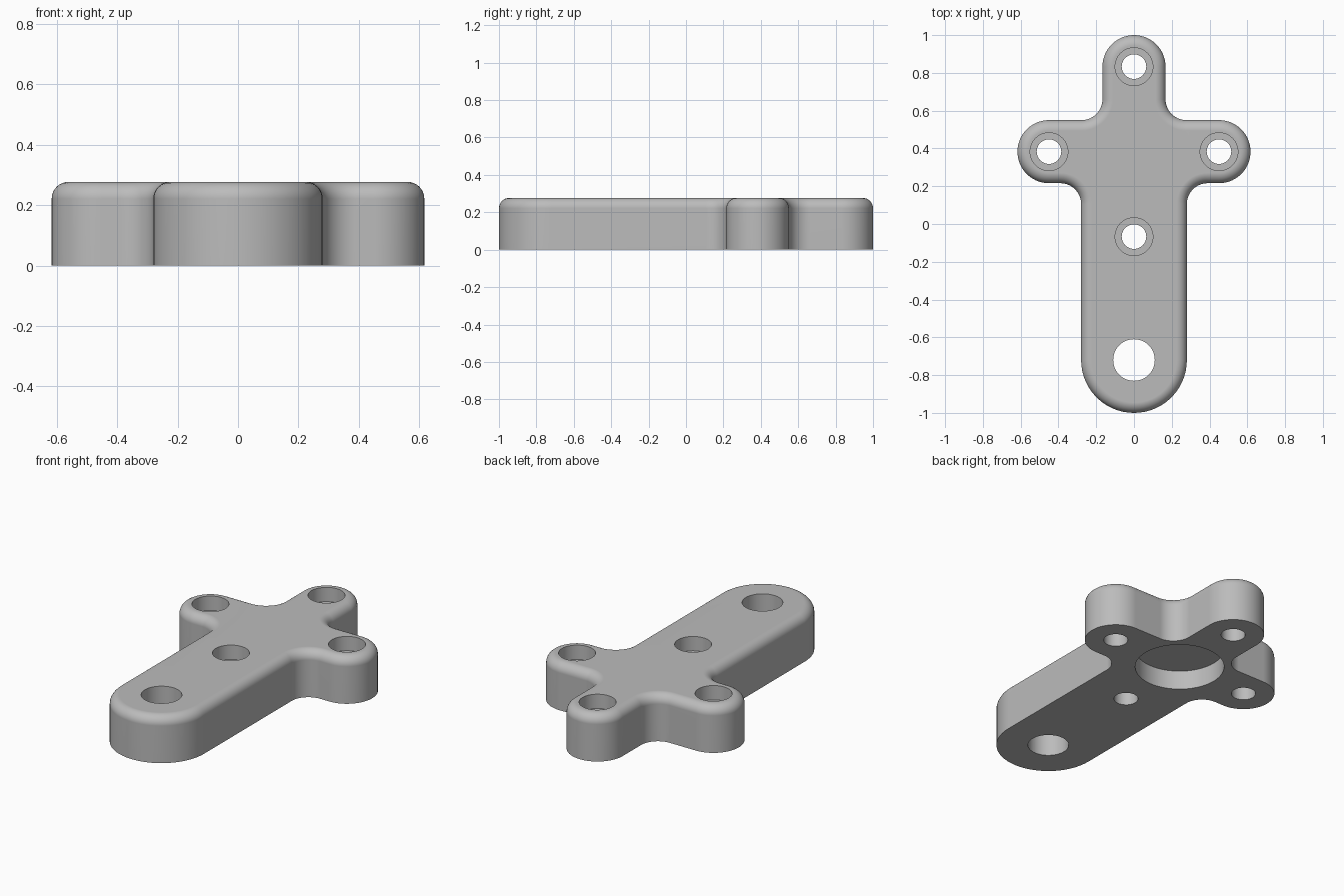
import bpy, bmesh, math

if "Cube" in bpy.data.objects:
    bpy.data.objects.remove(bpy.data.objects["Cube"])

HEIGHT, ROUND = 0.277, 0.055

# Right half of the outline: centre x, y, radius, start and end angle, side (1 convex, -1 fillet)
ARCS = [
    (0.0, -0.72, 0.28, -90, 0, 1),        # long end
    (0.39, 0.106, 0.11, 180, 90, -1),     # lower fillet
    (0.45, 0.383, 0.167, -90, 90, 1),     # side arm tip
    (0.277, 0.66, 0.11, 270, 180, -1),    # upper fillet
    (0.0, 0.833, 0.167, 0, 90, 1),        # short end
]


def outline(inset):
    """Closed outline, moved inward by inset."""
    half = []
    for cx, cy, r, a0, a1, side in ARCS:
        steps = abs(a1 - a0) // 6
        for i in range(steps + 1):
            a = math.radians(a0 + (a1 - a0) * i / steps)
            rr = r - side * inset
            half.append((cx + rr * math.cos(a), cy + rr * math.sin(a)))
    return half + [(-x, y) for x, y in reversed(half[1:-1])]


def make_object(name, bm):
    mesh = bpy.data.meshes.new(name)
    bmesh.ops.recalc_face_normals(bm, faces=bm.faces)
    bm.to_mesh(mesh)
    bm.free()
    obj = bpy.data.objects.new(name, mesh)
    bpy.context.collection.objects.link(obj)
    return obj


def make_plate():
    """Stacked outlines with a rounded top edge."""
    levels = [(0.0, 0.0)]
    for i in range(9):
        a = math.radians(90 * i / 8)
        levels.append((ROUND * (1 - math.cos(a)), HEIGHT - ROUND + ROUND * math.sin(a)))
    bm = bmesh.new()
    rings = [[bm.verts.new((x, y, z)) for x, y in outline(d)] for d, z in levels]
    n = len(rings[0])
    for low, high in zip(rings, rings[1:]):
        for i in range(n):
            j = (i + 1) % n
            bm.faces.new((low[i], low[j], high[j], high[i]))
    bm.faces.new(rings[0][::-1])
    bm.faces.new(rings[-1])
    return make_object("bracket_plate", bm)


def cut(target, x, y, radius, z0, z1):
    """Cut a round hole between two heights."""
    bm = bmesh.new()
    bmesh.ops.create_cone(bm, cap_ends=True, segments=64, radius1=radius,
                          radius2=radius, depth=z1 - z0)
    bmesh.ops.translate(bm, verts=bm.verts, vec=(x, y, (z0 + z1) / 2))
    cutter = make_object("hole_cutter", bm)
    cutter.hide_render = True
    mod = target.modifiers.new("hole", 'BOOLEAN')
    mod.operation, mod.solver, mod.object = 'DIFFERENCE', 'EXACT', cutter
    bpy.context.view_layer.objects.active = target
    bpy.ops.object.modifier_apply(modifier=mod.name)
    bpy.data.objects.remove(cutter)


plate = make_plate()

# Counterbored screw holes
for x, y in [(0, 0.833), (-0.45, 0.383), (0.45, 0.383), (0, -0.067)]:
    cut(plate, x, y, 0.065, -0.1, 0.5)
    cut(plate, x, y, 0.10, HEIGHT - 0.085, 0.5)

# Large through hole and round recess underneath
cut(plate, 0, -0.72, 0.11, -0.1, 0.5)
cut(plate, 0, 0.383, 0.24, -0.1, 0.112)

grey = bpy.data.materials.new("plain_grey")
grey.diffuse_color = (0.5, 0.5, 0.5, 1)
grey.use_nodes = True
grey.node_tree.nodes["Principled BSDF"].inputs["Base Color"].default_value = grey.diffuse_color
plate.data.materials.clear()
plate.data.materials.append(grey)

# Smooth curved walls, crisp rims
plate.select_set(True)
bpy.context.view_layer.objects.active = plate
bpy.ops.object.shade_smooth_by_angle(angle=math.radians(30))
weighted = plate.modifiers.new("weighted_normals", 'WEIGHTED_NORMAL')
weighted.keep_sharp = True
